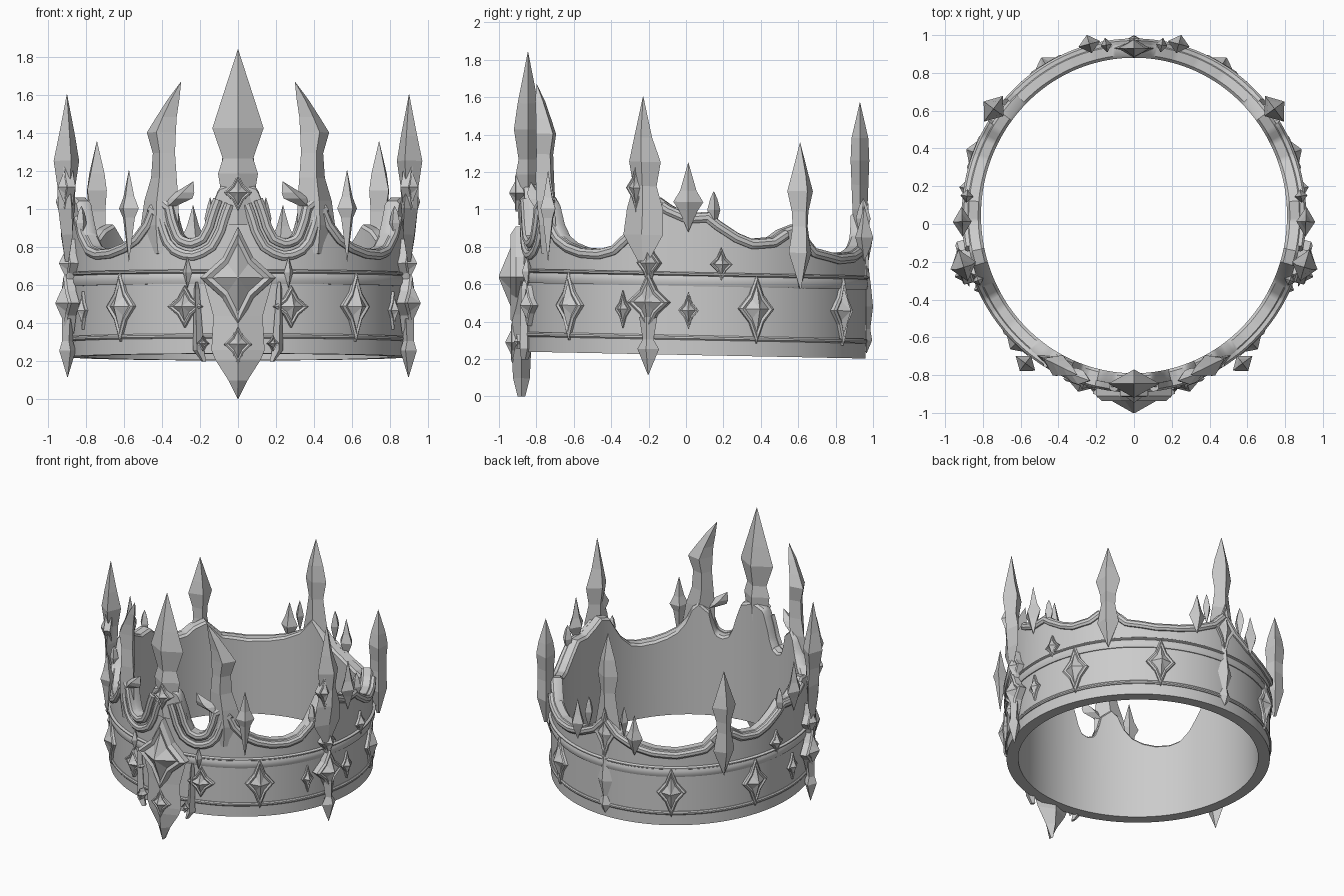
import bpy, bmesh, math
from mathutils import Vector

if "Cube" in bpy.data.objects:
    bpy.data.objects.remove(bpy.data.objects["Cube"])


def wrap(a, r, z, s=0.0):
    """Angle from the front, offset from the outer wall, height, tangent shift -> point."""
    t = math.radians(a)
    x = (0.89 + r) * math.sin(t) + s * math.cos(t)
    y = 0.045 - (0.915 + r) * math.cos(t) + s * math.sin(t)
    return Vector((x, y, z - 0.02 * y))


def finish(name, bm, smooth=False):
    bmesh.ops.remove_doubles(bm, verts=bm.verts, dist=1e-5)
    bmesh.ops.recalc_face_normals(bm, faces=bm.faces)
    me = bpy.data.meshes.new(name)
    bm.to_mesh(me)
    bm.free()
    ob = bpy.data.objects.new(name, me)
    bpy.context.collection.objects.link(ob)
    if smooth:
        bpy.ops.object.select_all(action='DESELECT')
        ob.select_set(True)
        bpy.context.view_layer.objects.active = ob
        bpy.ops.object.shade_smooth_by_angle(angle=math.radians(35))
    return ob


def loft(bm, rings, closed=False):
    vr = [[bm.verts.new(p) for p in ring] for ring in rings]
    n = len(vr[0])
    pairs = list(zip(vr, vr[1:])) + ([(vr[-1], vr[0])] if closed else [])
    for A, B in pairs:
        for i in range(n):
            j = (i + 1) % n
            bm.faces.new((A[i], A[j], B[j], B[i]))
    if not closed:
        bm.faces.new(vr[0])
        bm.faces.new(vr[-1])


def sides(a):
    return (1,) if a in (0, 180) else (1, -1)


def blade(name, a, stations, r=0.0):
    """Diamond-section spike; stations are (height, shift, half width, half depth)."""
    bm = bmesh.new()
    for g in sides(a):
        loft(bm, [[wrap(a * g, r, z, g * s + max(w, .001)), wrap(a * g, r + max(d, .001), z, g * s),
                   wrap(a * g, r, z, g * s - max(w, .001)), wrap(a * g, r - max(d, .001), z, g * s)]
                  for z, s, w, d in stations])
    return finish(name, bm)


def gem(name, a, z, w, h, out, r=0.0):
    """Concave four-point frame with a raised pyramid inside."""
    star = [(0, 1), (.4, .4), (1, 0), (.4, -.4), (0, -1), (-.4, -.4), (-1, 0), (-.4, .4)]
    bm = bmesh.new()
    for g in sides(a):
        loft(bm, [[wrap(a * g, r + o, z + q * h * k, g * p * w * k) for p, q in star]
                  for k, o in ((1, -.03), (1, .015), (.85, out * .4), (.68, out * .3), (.03, out))])
    return finish(name, bm)


# Height of the wall's scalloped top edge (angle, z), mirrored left and right
TOP = [(0, 1.13), (6.5, 1.1), (9.5, .98), (11, .9), (13, .84), (16.3, .82), (19.7, .84),
       (21.8, .92), (23, 1.0), (28, 1.06), (31, 1.02), (34, .92), (38, .85), (43, .81),
       (49, .785), (56, .78), (61, .8), (66, .87), (69, .94), (73, 1.04), (78, 1.06), (82, 1.02),
       (88, .98), (95, .99), (99, .94), (105, .88), (110, .85), (117, .86), (121, .9),
       (127, .93), (131, .87), (135, .81), (147, .78), (157, .79), (165, .82), (173, .88), (180, 1.0)]


def top(a):
    a = abs(a)
    for (a0, z0), (a1, z1) in zip(TOP, TOP[1:]):
        if a <= a1:
            return z0 + (z1 - z0) * (a - a0) / (a1 - a0)
    return TOP[-1][1]


def trim(name, path, width, high, offset=0.0):
    """Raised moulding along (angle, z) points, shifted below the path by offset."""
    k = math.radians(1) * 0.9
    pts = [Vector((a * k, z)) for a, z in path]
    bm = bmesh.new()
    for g in (1, -1):
        rings = []
        for i, p in enumerate(pts):
            t = (pts[min(i + 1, len(pts) - 1)] - pts[max(i - 1, 0)]).normalized()
            n = Vector((t.y, -t.x))
            ring = []
            for c, o in ((-.5, -.02), (-.5, high * .5), (-.2, high), (.2, high), (.5, high * .5), (.5, -.02)):
                q = p + n * (offset + c * width)
                ring.append(wrap(g * q.x / k, o, q.y))
            rings.append(ring)
        loft(bm, rings)
    return finish(name, bm, True)


# Main wall with scalloped top
bm = bmesh.new()
loft(bm, [[wrap(a, 0, .222), wrap(a, 0, .6), wrap(a, 0, top(a) - .015), wrap(a, -.015, top(a)),
           wrap(a, -.065, top(a)), wrap(a, -.08, top(a) - .015), wrap(a, -.08, .222)]
          for a in range(-180, 180)], closed=True)
finish("crown_wall", bm, True)

# Band mouldings
for name, z, w, h in (("band_bottom_trim", .315, .025, .012), ("band_top_trim", .62, .06, .014),
                      ("band_top_bead", .655, .02, .018)):
    trim(name, [(a, z) for a in range(0, 181, 3)], w, h)

# Mouldings following the scallops
for i, (a0, a1, off) in enumerate(((8, 27, .02), (8, 28, .085), (32, 70, .03), (80, 122, .03), (132, 178, .03))):
    n = (a1 - a0)
    trim(f"scallop_trim_{i}", [(a0 + j, top(a0 + j)) for j in range(n + 1)], .05, .022, off)

# Front centre spike, tail and gems
blade("front_spike", 0, [(.9, 0, .13, .05), (1.08, 0, .09, .06), (1.17, 0, .105, .065), (1.25, 0, .08, .05),
                         (1.41, 0, .135, .075), (1.55, 0, .09, .055), (1.825, 0, 0, 0)], -.025)
blade("front_tail", 0, [(-.018, 0, 0, .02), (.08, 0, .05, .045), (.19, 0, .12, .05),
                        (.24, 0, .14, .05), (.42, 0, .13, .05), (.6, 0, .18, .045)], .01)
gem("front_large_gem", 0, .62, .2, .27, .105, .025)
gem("front_upper_gem", 0, 1.07, .075, .1, .05, .025)
gem("front_lower_gem", 0, .27, .075, .11, .05, .045)
blade("front_bar", 14, [(.18, -.04, .012, .02), (.24, -.01, .03, .035), (.56, 0, .015, .03), (.6, 0, .006, .02)], .01)
gem("front_side_gem", 18, .47, .095, .11, .055, .01)
gem("front_tiny_gem", 11.5, .275, .03, .04, .03, .04)
blade("front_bud", 17, [(.57, 0, 0, 0), (.65, 0, .025, .03), (.73, 0, 0, 0)], .02)

# Curved horns beside the front spike, with hooks
blade("horn", 26, [(.75, .03, .06, .03), (.9, .035, .11, .045), (1.03, .025, .1, .055), (1.15, .01, .075, .055),
                   (1.28, .01, .065, .05), (1.39, .025, .085, .06), (1.47, -.005, .06, .045),
                   (1.56, -.045, .035, .03), (1.655, -.09, 0, 0)], -.02)
blade("horn_hook", 20, [(1.0, .06, .03, .03), (1.04, .01, .075, .04), (1.07, -.02, .055, .04),
                        (1.13, -.07, 0, 0)], -.01)

# Side spikes and ornaments
blade("side_spike", 73.5, [(.72, 0, .03, .01), (.86, 0, .11, .03), (1.0, .01, .1, .045), (1.12, .01, .065, .05),
                           (1.25, .01, .088, .07), (1.38, 0, .05, .045), (1.6, 0, 0, 0)], .05)
gem("side_spike_gem", 71.5, 1.11, .055, .13, .05, .06)
gem("side_large_gem", 75, .5, .115, .16, .07, .035)
gem("side_upper_gem", 75, .71, .065, .13, .06, .025)
blade("side_tail", 75, [(.11, 0, 0, 0), (.25, 0, .06, .045), (.3, 0, .03, .03), (.42, 0, .05, .03)], .04)
gem("side_left_gem", 65.5, .46, .045, .1, .04)
gem("side_right_gem", 88, .46, .055, .1, .04)

# Smaller spikes around the rim: (name, angle, bottom, widest, tip, half width, depth, offset)
for name, a, z0, z1, z2, w, d, r in (("front_leaf_spike", 37, .71, .99, 1.19, .065, .05, .065),
                                     ("side_thorn", 68, .85, .92, 1.01, .03, .03, 0),
                                     ("side_leaf_spike", 88, .88, 1.04, 1.25, .08, .05, .02),
                                     ("side_rear_thorn", 96.5, .93, 1.0, 1.1, .035, .035, 0),
                                     ("back_leaf_spike", 165, .74, .87, 1.04, .06, .05, .025),
                                     ("back_thorn", 170.5, .85, .97, 1.08, .03, .04, 0)):
    blade(name, a, [(z0, 0, 0, 0), (z1 - .05, 0, w * .6, d * .7), (z1, 0, w, d),
                    (z1 + .06, 0, w * .55, d * .6), (z2, 0, 0, 0)], r)

# Rear corner spikes
blade("rear_spike", 126.5, [(.59, 0, 0, .01), (.78, 0, .075, .06), (.92, 0, .05, .055), (1.0, 0, .055, .055),
                            (1.11, 0, .085, .065), (1.2, 0, .055, .05), (1.37, 0, 0, 0)], .035)

# Back centre spike and ornaments
blade("back_spike", 180, [(.8, 0, .12, .03), (1.02, 0, .08, .04), (1.15, 0, .06, .045), (1.28, 0, .085, .05),
                          (1.4, 0, .06, .045), (1.59, 0, 0, 0)], -.03)
gem("back_upper_gem", 180, .85, .08, .2, .035, .0)
blade("back_stalk", 180, [(.25, 0, .0, .0), (.32, 0, .05, .03), (.38, 0, .02, .02), (.5, 0, .06, .035),
                          (.6, 0, .03, .025), (.72, 0, .02, .01)], .005)

# Band gems
for name, a in (("front_band_gem", 43.5), ("rear_side_band_gem", 111), ("back_band_gem", 149)):
    gem(name, a, .475, .1, .185, .06)
gem("wall_gem", 99, .71, .06, .09, .045)
